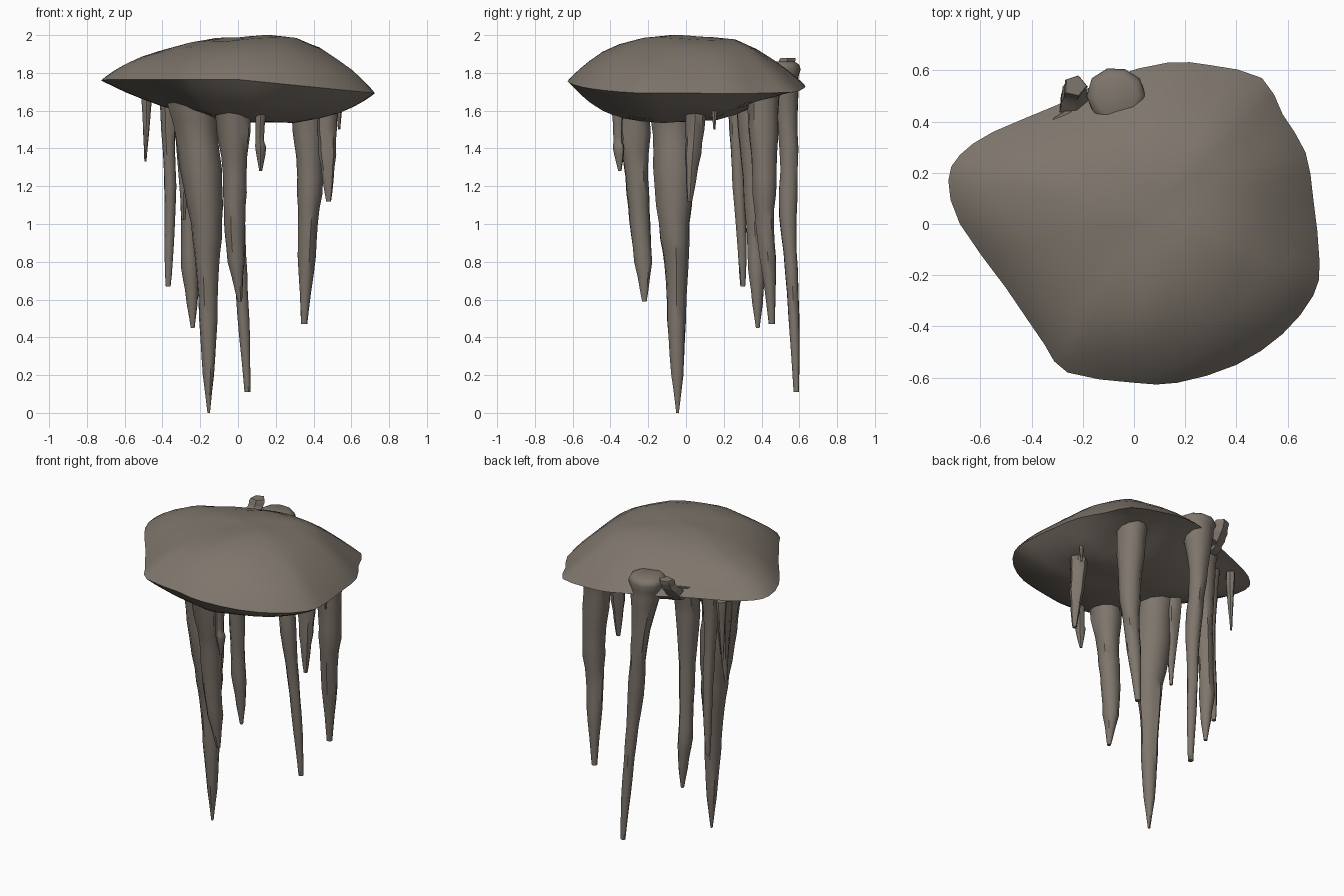
import bpy, bmesh, math, random
from mathutils import Vector, noise

if "Cube" in bpy.data.objects:
    bpy.data.objects.remove(bpy.data.objects["Cube"])

random.seed(4)
stone = bpy.data.materials.new("brown_stone")
stone.diffuse_color = (0.21, 0.18, 0.15, 1)
stone.use_nodes = True
stone.node_tree.nodes["Principled BSDF"].inputs["Base Color"].default_value = stone.diffuse_color


def spline(pts, steps, closed=False):
    """Catmull-Rom resampling of points of any dimension."""
    n, out = len(pts), []
    get = (lambda i: pts[i % n]) if closed else (lambda i: pts[max(0, min(n - 1, i))])
    for i in range(n if closed else n - 1):
        a, b, c, d = get(i - 1), get(i), get(i + 1), get(i + 2)
        for s in range(steps):
            t = s / steps
            out.append([0.5 * (2*q + (r - p)*t + (2*p - 5*q + 4*r - u)*t*t
                               + (3*q - p - 3*r + u)*t**3)
                        for p, q, r, u in zip(a, b, c, d)])
    if not closed:
        out.append(list(pts[-1]))
    return out


def loft(name, rings, angle=40):
    """Skin a stack of equal-sized rings and cap both ends."""
    bm = bmesh.new()
    vr = [[bm.verts.new(p) for p in ring] for ring in rings]
    n = len(vr[0])
    for a, b in zip(vr, vr[1:]):
        for i in range(n):
            bm.faces.new((a[i], a[(i + 1) % n], b[(i + 1) % n], b[i]))
    bm.faces.new(vr[0])
    bm.faces.new(vr[-1])
    bmesh.ops.recalc_face_normals(bm, faces=bm.faces)
    me = bpy.data.meshes.new(name)
    bm.to_mesh(me)
    bm.free()
    me.materials.append(stone)
    ob = bpy.data.objects.new(name, me)
    bpy.context.collection.objects.link(ob)
    bpy.ops.object.select_all(action='DESELECT')
    ob.select_set(True)
    bpy.context.view_layer.objects.active = ob
    bpy.ops.object.shade_smooth_by_angle(angle=math.radians(angle))
    return ob


# Rock slab: plan outline, domed above and below a thin rim
outline = [(-.725, .17), (-.68, .27), (-.55, .36), (-.3, .465), (-.1, .57), (.13, .63),
           (.3, .62), (.5, .57), (.58, .43), (.67, .28), (.7, .1), (.725, -.15),
           (.70, -.28), (.58, -.43), (.4, -.55), (.17, -.62), (0, -.62), (-.26, -.58),
           (-.35, -.47), (-.5, -.25), (-.68, 0)]
outline = spline(outline, 2, closed=True)
centre = Vector((.04, .02))


def rim_z(x, y):
    return 1.765 - .10 * max(0, x) - .03 * max(0, y)


def top_z(x, y):
    return 1.985 + .05 * min(x, .25) - .13 * max(0, x - .3) - .22 * max(0, y - .25)


def bottom_z(x, y):
    return 1.54 + .20 * max(0, -x - .05) + .35 * max(0, y - .15) + .03 * max(0, -y - .2)


def slab_ring(f, side):
    ring = []
    for px, py in outline:
        x, y = centre + (Vector((px, py)) - centre) * f
        rz = rim_z(px, py)
        ez = top_z(x, y) if side > 0 else bottom_z(x, y)
        z = rz + (ez - rz) * (1 - f ** (3.2 if side > 0 else 3.6))
        z += .03 * (1 - f) ** .5 * noise.noise(Vector((x * 4, y * 4, side * 5)))
        ring.append((x, y, min(z, 2.0)))
    return ring


fr = [.04, .2, .4, .58, .72, .83, .91, .965]
loft("rock_slab", [slab_ring(f, 1) for f in fr] + [slab_ring(1, 1)]
     + [slab_ring(f, -1) for f in reversed(fr)])


def stalactite(name, path, sides=10):
    """Path points are (x, y, z, radius), from the root down to the tip."""
    rings = []
    pts = spline(path, 3)
    for k, (x, y, z, r) in enumerate(pts):
        r = max(r, .006)
        wob = 1 if k == len(pts) - 1 else random.uniform(.93, 1.08)
        ring = []
        for i in range(sides):
            a = 2 * math.pi * i / sides
            q = r * wob * (1 + .16 * noise.noise(Vector((math.cos(a) + x * 9, math.sin(a) + y * 9, z * 2))))
            ring.append((x + q * math.cos(a), y + q * math.sin(a), z))
        rings.append(ring)
    loft(name, rings, 45)


# Large hanging stalactites
stalactite("longest_stalactite", [(-.24, -.07, 1.72, .16), (-.225, -.07, 1.55, .125),
           (-.2, -.06, 1.3, .10), (-.17, -.06, 1.0, .083), (-.165, -.05, .78, .066),
           (-.16, -.05, .5, .047), (-.157, -.045, .2, .03), (-.155, -.045, 0, .007)])
stalactite("back_stalactite", [(-.07, .50, 1.86, .075), (-.07, .50, 1.82, .105), (-.06, .52, 1.66, .075),
           (-.04, .545, 1.4, .052), (-.01, .54, 1.05, .045), (.01, .56, .75, .033),
           (.035, .575, .4, .026), (.05, .585, .11, .016)])
stalactite("front_stalactite", [(-.025, -.31, 1.72, .13), (-.02, -.29, 1.58, .10),
           (-.015, -.265, 1.25, .066), (-.02, -.245, 1.02, .056), (-.01, -.225, .8, .045),
           (.01, -.22, .59, .012)])
stalactite("right_back_stalactite", [(.36, .42, 1.78, .10), (.365, .41, 1.58, .085),
           (.38, .415, 1.25, .065), (.37, .42, 1.0, .054), (.36, .44, .74, .038),
           (.35, .455, .47, .017)])
stalactite("left_back_stalactite", [(-.24, .36, 1.80, .09), (-.25, .34, 1.6, .07),
           (-.255, .35, 1.25, .05), (-.255, .37, .85, .045), (-.245, .378, .65, .034),
           (-.24, .38, .45, .01)])
stalactite("left_thin_stalactite", [(-.37, .27, 1.75, .055), (-.37, .27, 1.5, .04),
           (-.36, .28, 1.2, .032), (-.365, .295, .9, .027), (-.37, .30, .67, .013)])

# Short stalactites
stalactite("front_short_stalactite", [(.125, -.36, 1.68, .04), (.115, -.36, 1.46, .022),
           (.12, -.355, 1.40, .032), (.12, -.35, 1.28, .008)], 8)
stalactite("right_short_stalactite", [(.47, .05, 1.66, .07), (.47, .045, 1.5, .052),
           (.475, .03, 1.3, .035), (.48, .02, 1.12, .012)], 8)
stalactite("left_short_stalactite", [(-.485, .32, 1.72, .03), (-.485, .32, 1.56, .022),
           (-.49, .32, 1.33, .006)], 8)
stalactite("inner_short_stalactite", [(-.29, .02, 1.7, .06), (-.285, .01, 1.35, .035),
           (-.29, .0, 1.02, .01)], 8)
stalactite("small_spike", [(.535, .15, 1.64, .02), (.535, .15, 1.5, .006)], 6)

# Broken ledge behind the slab, above the left back stalactite
stalactite("broken_ledge", [(-.23, .54, 1.88, .045), (-.235, .52, 1.83, .05),
           (-.24, .47, 1.78, .055), (-.24, .42, 1.72, .05)], 5)
